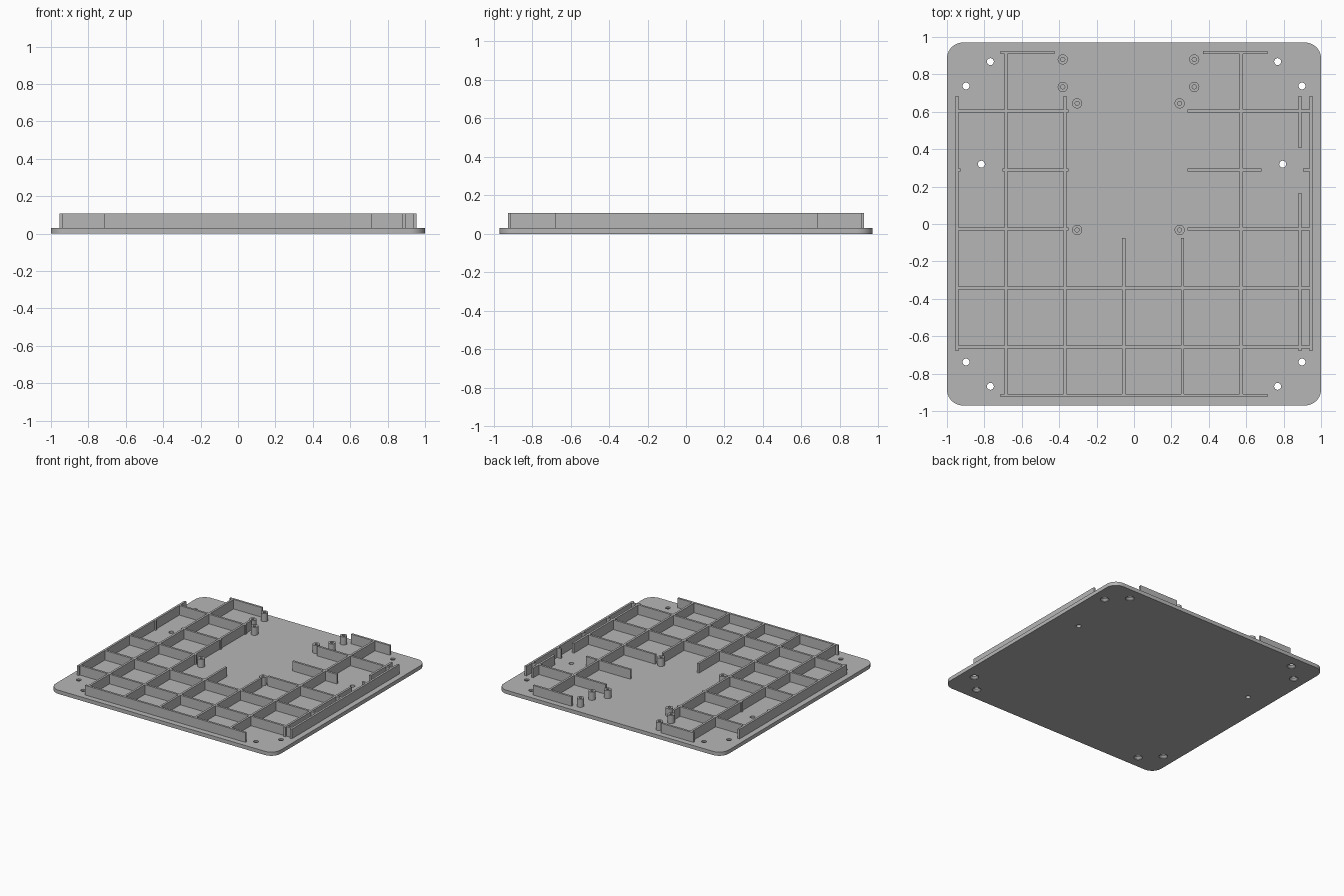
import bpy, bmesh, math
from mathutils import Matrix, Vector

cube = bpy.data.objects.get("Cube")
if cube:
    bpy.data.objects.remove(cube, do_unlink=True)

PLATE_TOP, RIB_TOP, BOSS_TOP = 0.03, 0.107, 0.095
RIB_WIDTH = 0.017

grey = bpy.data.materials.new("plain grey")
grey.use_nodes = True
colour = (0.47, 0.47, 0.47, 1)
grey.diffuse_color = colour
grey.node_tree.nodes["Principled BSDF"].inputs["Base Color"].default_value = colour


def make_object(name, bm):
    bmesh.ops.recalc_face_normals(bm, faces=bm.faces)
    mesh = bpy.data.meshes.new(name)
    bm.to_mesh(mesh)
    bm.free()
    mesh.materials.append(grey)
    obj = bpy.data.objects.new(name, mesh)
    bpy.context.collection.objects.link(obj)
    return obj


def add_box(bm, x0, x1, y0, y1, z0, z1):
    centre = Vector((x0 + x1, y0 + y1, z0 + z1)) / 2
    size = Matrix.Diagonal((x1 - x0, y1 - y0, z1 - z0, 1))
    bmesh.ops.create_cube(bm, size=1, matrix=Matrix.Translation(centre) @ size)


def add_turned(bm, profile, x, y, sides=24):
    """Closed solid of revolution: profile is a loop of (radius, z)."""
    rings = []
    for r, z in profile:
        if r == 0:
            rings.append([bm.verts.new((x, y, z))] * sides)
        else:
            rings.append([bm.verts.new((x + r * math.cos(a), y + r * math.sin(a), z))
                          for a in (math.tau * i / sides for i in range(sides))])
    for a, b in zip(rings, rings[1:] + rings[:1]):
        for i in range(sides):
            j = (i + 1) % sides
            corners = list(dict.fromkeys((a[i], a[j], b[j], b[i])))
            if len(corners) > 2:
                bm.faces.new(corners)


def combine(obj, other, operation):
    """Apply a boolean and discard the helper."""
    other.hide_render = True
    mod = obj.modifiers.new("combine", 'BOOLEAN')
    mod.operation, mod.object, mod.solver = operation, other, 'EXACT'
    bpy.context.view_layer.objects.active = obj
    bpy.ops.object.modifier_apply(modifier=mod.name)
    bpy.data.objects.remove(other, do_unlink=True)


def smooth(obj):
    bpy.ops.object.select_all(action='DESELECT')
    obj.select_set(True)
    bpy.context.view_layer.objects.active = obj
    bpy.ops.object.shade_smooth_by_angle(angle=math.radians(30))


# Base plate with rounded corners
bm = bmesh.new()
add_box(bm, -1, 1, -0.97, 0.97, 0, PLATE_TOP)
uprights = [e for e in bm.edges if abs(e.verts[0].co.z - e.verts[1].co.z) > 0.01]
bmesh.ops.bevel(bm, geom=uprights, offset=0.085, segments=10, profile=0.5, affect='EDGES')
plate = make_object("base_plate", bm)

# Screw holes: countersunk from below at the corners, plain at the sides
bm = bmesh.new()
countersunk = [(0, -0.01), (0.032, -0.01), (0.032, 0.004), (0.0185, 0.018), (0.0185, 0.05), (0, 0.05)]
plain = [(0, -0.01), (0.0185, -0.01), (0.0185, 0.05), (0, 0.05)]
for sx in (-1, 1):
    for sy in (-1, 1):
        add_turned(bm, countersunk, sx * 0.768, sy * 0.868)
        add_turned(bm, countersunk, sx * 0.898, sy * 0.738)
for x in (-0.816, 0.795):
    add_turned(bm, plain, x, 0.32)
combine(plate, make_object("hole_cutter", bm), 'DIFFERENCE')
smooth(plate)

# Ribs running front to back: x, y start, y end
long_ribs = [
    (-0.947, -0.68, 0.684), (-0.684, -0.919, 0.919), (-0.369, -0.919, 0.684),
    (-0.055, -0.919, -0.075), (0.259, -0.919, -0.075), (0.573, -0.919, 0.919),
    (0.888, -0.68, 0.166), (0.888, 0.406, 0.684), (0.947, -0.68, 0.684),
]
# Ribs running side to side: y, x start, x end
cross_ribs = [
    (0.917, -0.713, -0.424), (0.917, 0.369, 0.713),
    (0.604, -0.945, -0.35), (0.604, 0.287, 0.945),
    (0.289, -0.947, -0.927), (0.289, -0.703, -0.35), (0.289, 0.287, 0.682), (0.289, 0.904, 0.945),
    (-0.027, -0.945, -0.35), (-0.027, 0.287, 0.945),
    (-0.342, -0.945, 0.945), (-0.658, -0.945, 0.945), (-0.917, -0.713, 0.713),
]
half = RIB_WIDTH / 2
bm = bmesh.new()
for x, start, end in long_ribs:
    add_box(bm, x - half, x + half, start, end, PLATE_TOP - 0.005, RIB_TOP)
ribs = make_object("rib_lattice", bm)
bm = bmesh.new()
for y, start, end in cross_ribs:
    add_box(bm, start, end, y - half, y + half, PLATE_TOP - 0.005, RIB_TOP)
combine(ribs, make_object("cross_ribs", bm), 'UNION')

# Hollow mounting posts
bm = bmesh.new()
tube = [(0.027, PLATE_TOP - 0.002), (0.027, BOSS_TOP), (0.011, BOSS_TOP), (0.011, PLATE_TOP - 0.002)]
for xs, ys in (((-0.381, 0.322), (0.88, 0.733)), ((-0.304, 0.244), (0.645, -0.032))):
    for x in xs:
        for y in ys:
            add_turned(bm, tube, x, y)
smooth(make_object("mounting_posts", bm))
